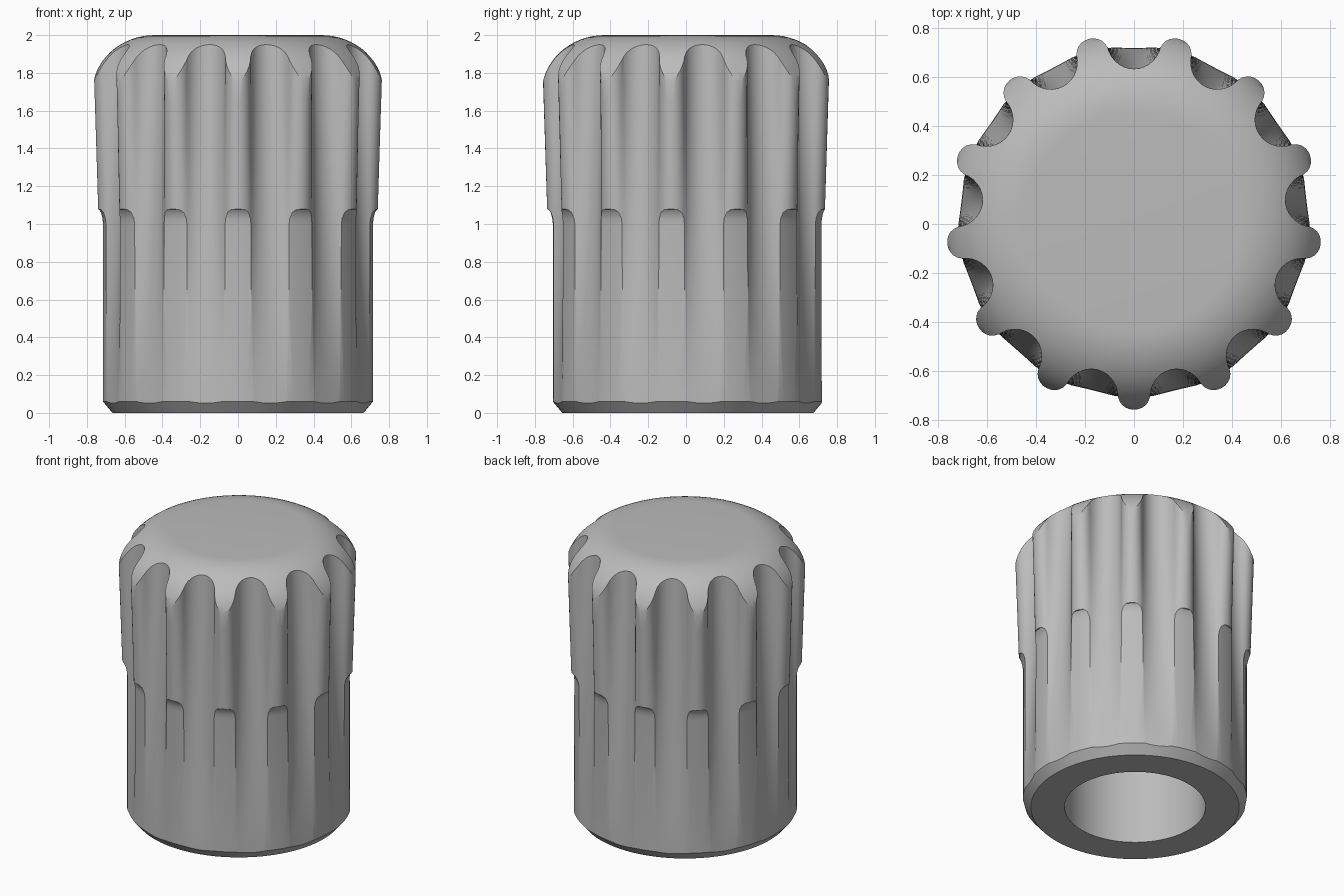
import bpy, bmesh
from math import sin, cos, tan, atan, pi, radians

cube = bpy.data.objects.get("Cube")
if cube:
    bpy.data.objects.remove(cube, do_unlink=True)

RIBS = 13
AXIS_Y = 0.01           # odd rib count shifts the axis slightly
EDGE_R = 0.718          # radius where ribs and grooves meet
RIB_HALF = radians(5.2)
GROOVE_HALF = pi / RIBS - RIB_HALF


def loft(name, rings, triangulate=False):
    """Skin closed rings of equal length and cap both ends."""
    bm = bmesh.new()
    loops = [[bm.verts.new((x, y + AXIS_Y, z)) for x, y, z in r] for r in rings]
    n = len(loops[0])
    for a, b in zip(loops, loops[1:]):
        for i in range(n):
            j = (i + 1) % n
            bm.faces.new((a[i], a[j], b[j], b[i]))
    bm.faces.new(loops[0])
    bm.faces.new(loops[-1])
    if triangulate:
        bmesh.ops.triangulate(bm, faces=bm.faces[:])
    bmesh.ops.recalc_face_normals(bm, faces=bm.faces[:])
    mesh = bpy.data.meshes.new(name)
    bm.to_mesh(mesh)
    bm.free()
    obj = bpy.data.objects.new(name, mesh)
    bpy.context.collection.objects.link(obj)
    return obj


def arc(angle, half, sag, side, steps, z):
    """Circular arc over a chord, bulging out (side 1) or in (side -1)."""
    w = EDGE_R * sin(half)
    bend = 2 * atan(sag / w)
    radius = w / sin(bend)
    points = []
    for i in range(steps):
        t = bend * (2 * i / steps - 1)
        across = radius * sin(t)
        out = EDGE_R * cos(half) + side * radius * (cos(t) - cos(bend))
        points.append((out * cos(angle) - across * sin(angle),
                       out * sin(angle) + across * cos(angle), z))
    return points


def fluted_section(z):
    rib_sag = max(0.012, 0.03 + 0.0323 * (z - 1.08))
    groove_sag = max(0.001, 0.0463 * (z - 0.06))
    ring = []
    for k in range(RIBS):
        a = -pi / 2 + 2 * pi * k / RIBS
        ring += arc(a, RIB_HALF, rib_sag, 1, 10, z)
        ring += arc(a + pi / RIBS, GROOVE_HALF, groove_sag, -1, 14, z)
    return ring


def circle(r, z, n=RIBS * 8):
    return [(r * cos(2 * pi * i / n), r * sin(2 * pi * i / n), z) for i in range(n)]


# Turned body: blind bore, chamfered foot, rib shoulder and domed crown
profile = [(0.45, 1.5), (0.45, 0), (0.665, 0), (0.715, 0.06), (0.715, 1.0),
           (0.718, 1.03), (0.726, 1.06), (0.738, 1.077), (0.775, 1.085)]
for i in range(17):
    t = pi / 2 * i / 16
    profile.append((0.44 + 0.335 * cos(t), 1.69 + 0.31 * sin(t)))
knob = loft("knob_body", [circle(r, z) for r, z in profile])

# Fluted grip: grooves deepen and ribs swell toward the top
flutes = loft("grip_flutes", [fluted_section(-0.1 + 2.25 * i / 18) for i in range(19)], True)
flutes.hide_render = True

cut = knob.modifiers.new("Grip", 'BOOLEAN')
cut.operation = 'INTERSECT'
cut.solver = 'EXACT'
cut.object = flutes
bpy.ops.object.select_all(action='DESELECT')
knob.select_set(True)
bpy.context.view_layer.objects.active = knob
bpy.ops.object.modifier_apply(modifier=cut.name)
bpy.data.objects.remove(flutes, do_unlink=True)

# Plain grey finish
grey = bpy.data.materials.new("mid_grey")
grey.use_nodes = True
colour = (0.5, 0.5, 0.5, 1)
grey.diffuse_color = colour
grey.node_tree.nodes["Principled BSDF"].inputs["Base Color"].default_value = colour
knob.data.materials.clear()
knob.data.materials.append(grey)
bpy.ops.object.shade_smooth_by_angle(angle=radians(30))
